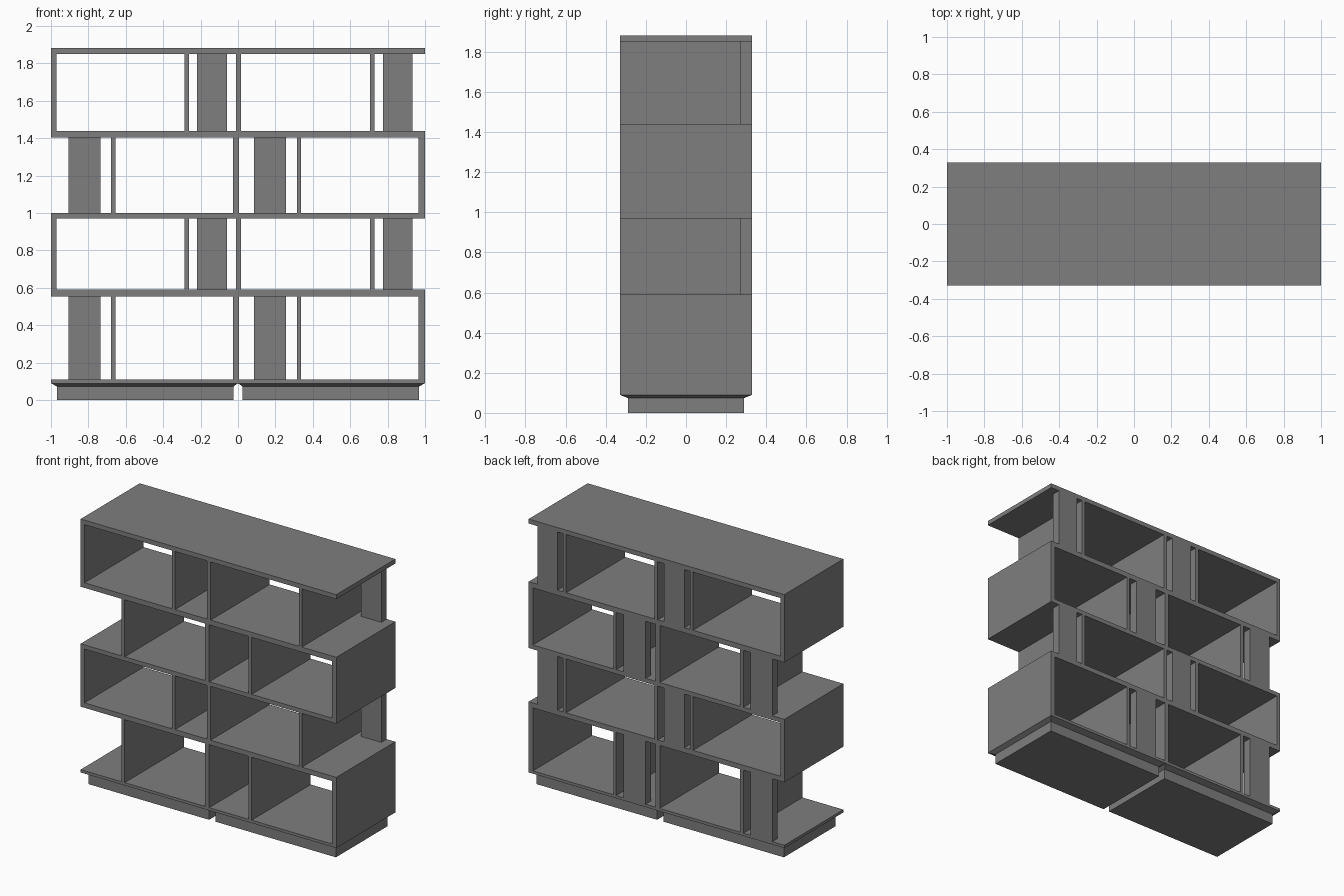
import bpy, bmesh

if "Cube" in bpy.data.objects:
    bpy.data.objects.remove(bpy.data.objects["Cube"])

D = 0.33  # half depth

# Dark grey finish for every part
finish = bpy.data.materials.new("dark_grey")
finish.diffuse_color = (0.21, 0.21, 0.21, 1)
finish.use_nodes = True
finish.node_tree.nodes["Principled BSDF"].inputs["Base Color"].default_value = finish.diffuse_color


def mesh_object(name, bm):
    bmesh.ops.recalc_face_normals(bm, faces=bm.faces)
    me = bpy.data.meshes.new(name)
    bm.to_mesh(me)
    bm.free()
    me.materials.append(finish)
    ob = bpy.data.objects.new(name, me)
    bpy.context.collection.objects.link(ob)
    return ob


def box(name, x0, x1, z0, z1, y0=-D, y1=D):
    bm = bmesh.new()
    bmesh.ops.create_cube(bm, size=1)
    for v in bm.verts:
        v.co = (x1 if v.co.x > 0 else x0,
                y1 if v.co.y > 0 else y0,
                z1 if v.co.z > 0 else z0)
    return mesh_object(name, bm)


def plinth(name, x0, x1, inner0, inner1):
    # straight base block whose top flares out to the bottom board
    bm = bmesh.new()
    rings = []
    for a, b, d, z in ((inner0, inner1, 0.288, 0), (inner0, inner1, 0.288, 0.073),
                       (x0, x1, D, 0.09)):
        rings.append([bm.verts.new(p) for p in
                      ((a, -d, z), (b, -d, z), (b, d, z), (a, d, z))])
    for lo, hi in zip(rings, rings[1:]):
        for i in range(4):
            j = (i + 1) % 4
            bm.faces.new((lo[i], lo[j], hi[j], hi[i]))
    bm.faces.new(rings[0][::-1])
    bm.faces.new(rings[-1])
    return mesh_object(name, bm)


# Plinths
plinth("plinth_left", -1, 0, -0.968, -0.024)
plinth("plinth_right", 0, 1, 0.024, 0.968)

# Horizontal boards
boards = [(0.09, 0.11), (0.555, 0.59), (0.97, 1.0), (1.403, 1.439), (1.85, 1.882)]
for i, (z0, z1) in enumerate(boards):
    box(f"shelf_board_{i}", -1, 1, z0, z1)

# Upright boards and narrow back panels, alternating sides per tier
right_tier = dict(uprights=[(-0.68, -0.655), (-0.026, 0.006), (0.315, 0.338), (0.966, 1)],
                  panels=[(-0.906, -0.736), (0.085, 0.257)])
left_tier = dict(uprights=[(-1, -0.97), (-0.286, -0.262), (-0.01, 0.017), (0.707, 0.73)],
                 panels=[(-0.219, -0.058), (0.775, 0.932)])
for t in range(4):
    z0, z1 = boards[t][1], boards[t + 1][0]
    tier = left_tier if t % 2 else right_tier
    for k, (a, b) in enumerate(tier["uprights"]):
        box(f"upright_{t}_{k}", a, b, z0, z1)
    for k, (a, b) in enumerate(tier["panels"]):
        box(f"back_panel_{t}_{k}", a, b, z0, z1, 0.27, D)
